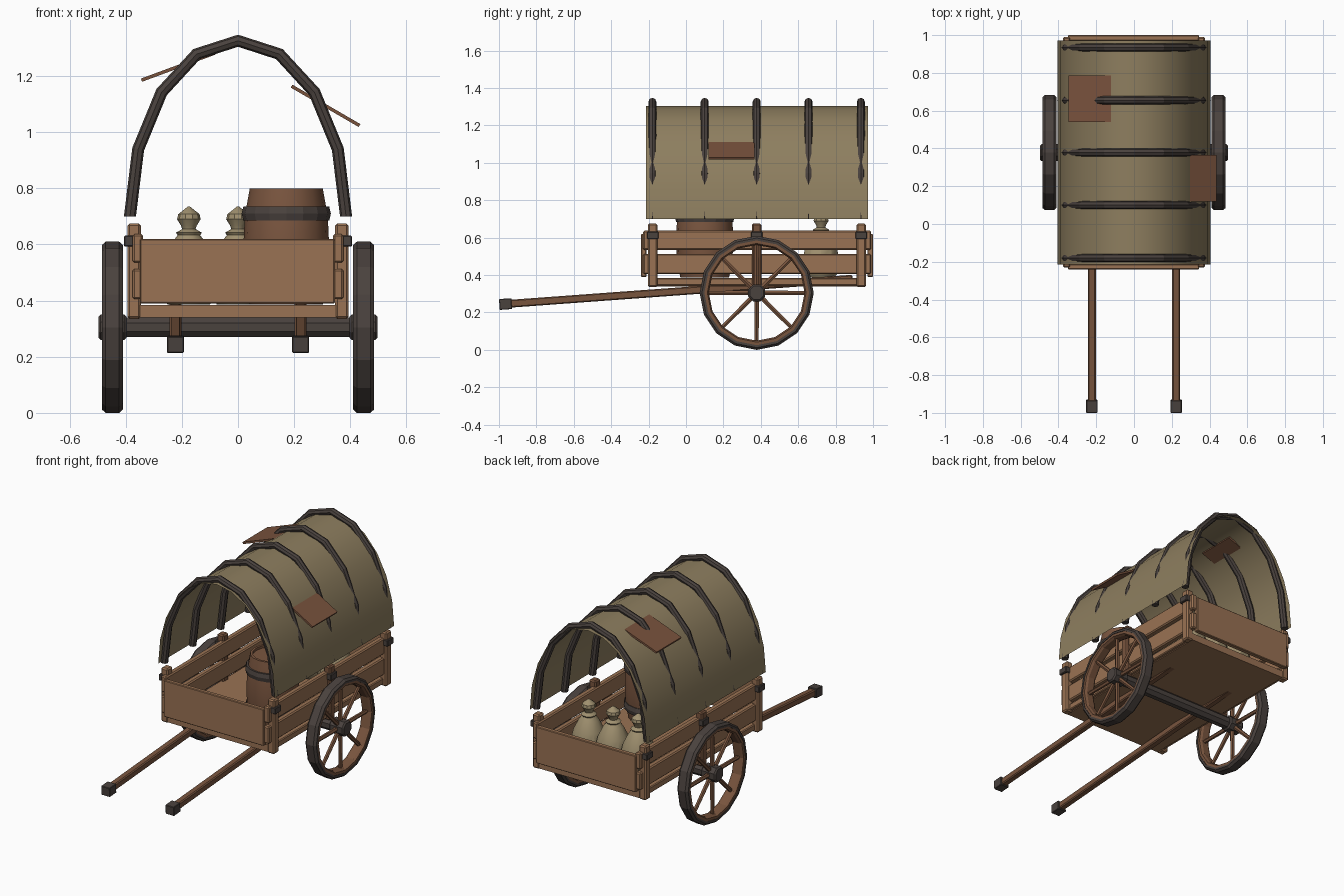
import bpy, bmesh, math
from mathutils import Vector, Matrix

if "Cube" in bpy.data.objects:
    bpy.data.objects.remove(bpy.data.objects["Cube"])

def mat(name, c):
    m = bpy.data.materials.new(name)
    m.diffuse_color = (*c, 1)
    m.use_nodes = True
    m.node_tree.nodes["Principled BSDF"].inputs["Base Color"].default_value = m.diffuse_color
    return m

PLANK = mat("light plank wood", (0.32, 0.168, 0.087))
WOOD = mat("dark brown wood", (0.19, 0.09, 0.048))
BARREL = mat("barrel wood", (0.195, 0.092, 0.05))
IRON = mat("dark iron", (0.068, 0.054, 0.048))
CANVAS = mat("canvas", (0.27, 0.21, 0.115))
SACK = mat("sackcloth", (0.35, 0.28, 0.16))
PATCH = mat("patch board", (0.19, 0.085, 0.046))

def finish(bm, name, m, smooth=None):
    bmesh.ops.recalc_face_normals(bm, faces=bm.faces)
    me = bpy.data.meshes.new(name)
    bm.to_mesh(me)
    bm.free()
    me.materials.append(m)
    ob = bpy.data.objects.new(name, me)
    bpy.context.collection.objects.link(ob)
    if smooth:
        bpy.ops.object.select_all(action='DESELECT')
        ob.select_set(True)
        bpy.context.view_layer.objects.active = ob
        bpy.ops.object.shade_smooth_by_angle(angle=math.radians(smooth))
    return ob

def box(name, lo, hi, m, bevel=0.0, xf=None):
    lo, hi = Vector(lo), Vector(hi)
    bm = bmesh.new()
    bmesh.ops.create_cube(bm, size=1)
    for v in bm.verts:
        v.co = (lo + hi) / 2 + Vector(a * b for a, b in zip(v.co, hi - lo))
    if bevel:
        bmesh.ops.bevel(bm, geom=bm.edges[:], offset=bevel, segments=1, affect='EDGES')
    if xf:
        bm.transform(xf)
    return finish(bm, name, m)

def lathe(name, prof, n, m, xf, closed=False, smooth=None):
    """Revolve (radius, height) points around z, then transform."""
    bm = bmesh.new()
    rings = []
    for r, h in prof:
        rings.append([bm.verts.new((r * math.cos(2 * math.pi * i / n),
                                    r * math.sin(2 * math.pi * i / n), h)) for i in range(n)])
    pairs = list(zip(rings, rings[1:]))
    if closed:
        pairs.append((rings[-1], rings[0]))
    for a, b in pairs:
        for i in range(n):
            j = (i + 1) % n
            bm.faces.new((a[i], a[j], b[j], b[i]))
    if not closed:
        bm.faces.new(rings[0])
        bm.faces.new(rings[-1])
    bm.transform(xf)
    return finish(bm, name, m, smooth)

T = Matrix.Translation
CY, AZ = 0.378, 0.305      # wagon middle and axle height

# bed
box("floor", (-0.35, -0.2, 0.34), (0.35, 0.96, 0.385), PLANK)
box("front_board", (-0.35, -0.24, 0.39), (0.345, -0.212, 0.62), PLANK, 0.004)
box("back_board", (-0.35, 0.97, 0.39), (0.345, 1.0, 0.62), PLANK, 0.004)
for s in (-1, 1):
    x0, x1 = sorted((s * 0.338, s * 0.376))
    for z0, z1 in ((0.405, 0.513), (0.535, 0.637)):
        box("side_plank", (x0, -0.23, z0), (x1, 0.99, z1), PLANK, 0.007)
    a, b = sorted((s * 0.33, s * 0.37))
    box("sill", (a, -0.18, 0.345), (b, 0.94, 0.385), PLANK, 0.005)
    # posts with iron bands
    for y in (-0.178, CY, 0.937):
        p0, p1 = sorted((s * 0.346, s * 0.394))
        box("post", (p0, y - 0.026, 0.335), (p1, y + 0.026, 0.675), WOOD if y == CY else PLANK, 0.008)
        q0, q1 = sorted((s * 0.368, s * 0.406))
        box("post_band", (q0, y - 0.031, 0.592), (q1, y + 0.031, 0.632), IRON, 0.004)

# axle
RY = Matrix.Rotation(math.pi / 2, 4, 'Y')
lathe("axle", [(0.038, -0.42), (0.038, 0.42)], 8, IRON,
      T((0, CY, AZ)) @ RY @ Matrix.Rotation(math.pi / 8, 4, 'Z'))

# wheels
for s in (-1, 1):
    xf = T((s * 0.4475, CY, AZ)) @ RY
    lathe("wheel_rim", [(0.256, -0.02), (0.264, -0.034), (0.288, -0.034),
                        (0.288, 0.034), (0.264, 0.034), (0.256, 0.02)], 16, WOOD, xf, True)
    lathe("wheel_tyre", [(0.28, -0.0375), (0.293, -0.0375), (0.305, -0.024),
                         (0.305, 0.024), (0.293, 0.0375), (0.28, 0.0375)], 16, IRON, xf, True)
    lathe("wheel_hub", [(0.04, -0.05), (0.049, -0.042), (0.049, 0.042), (0.04, 0.05)], 8, IRON,
          xf @ Matrix.Rotation(math.pi / 8, 4, 'Z'))
    for k in range(8):
        lathe("spoke", [(0.014, 0.03), (0.012, 0.265)], 6, WOOD,
              T((s * 0.4475, CY, AZ)) @ Matrix.Rotation(k * math.pi / 4, 4, 'X'))

# shafts with iron ends
tilt = Matrix.Rotation(math.atan(0.073), 4, 'X')
for s in (-1, 1):
    xf = T((s * 0.223, -0.965, 0.245)) @ tilt
    box("shaft", (-0.021, 0, -0.021), (0.021, 1.86, 0.021), WOOD, 0.006, xf)
    box("shaft_end", (-0.03, -0.033, -0.029), (0.03, 0.033, 0.029), IRON, 0.003, xf)

# canvas cover: half ellipse sheet
bm = bmesh.new()
rows = []
for i in range(13):
    t = math.pi * i / 12
    x, z = 0.405 * math.cos(t), 0.70 + 0.605 * math.sin(t)
    rows.append([bm.verts.new((x, y, z)) for y in (-0.214, 0.972)])
for a, b in zip(rows, rows[1:]):
    bm.faces.new((a[0], a[1], b[1], b[0]))
finish(bm, "canvas_cover", CANVAS, 40)

# hoops: eight-sided tube swept along a coarser half ellipse
for y in (-0.18, 0.10, CY, 0.655, 0.935):
    bm = bmesh.new()
    rings = []
    for i in range(9):
        t = math.pi * i / 8
        c = Vector((0.385 * math.cos(t), y, 0.70 + 0.626 * math.sin(t)))
        n = Vector((0.626 * math.cos(t), 0, 0.385 * math.sin(t))).normalized()
        rings.append([bm.verts.new(c + 0.0215 * (n * math.cos(k * math.pi / 4) +
                      Vector((0, 1, 0)) * math.sin(k * math.pi / 4))) for k in range(8)])
    for a, b in zip(rings, rings[1:]):
        for k in range(8):
            j = (k + 1) % 8
            bm.faces.new((a[k], a[j], b[j], b[k]))
    bm.faces.new(rings[0])
    bm.faces.new(rings[-1])
    finish(bm, "hoop", IRON)

# loose boards patched onto the cover
for x, y, z, ang in ((-0.2125, 0.662, 1.234, -20.3), (0.312, 0.242, 1.094, 30.1)):
    box("patch_board", (-0.14, -0.123, -0.006), (0.14, 0.123, 0.006), PATCH, 0,
        T((x, y, z)) @ Matrix.Rotation(math.radians(ang), 4, 'Y'))

# barrel
bx = T((0.172, 0.1, 0))
lathe("barrel", [(0.13, 0.386), (0.148, 0.47), (0.153, 0.59), (0.148, 0.70), (0.13, 0.80),
                 (0.115, 0.80), (0.115, 0.785)], 16, BARREL, bx, smooth=30)
for z in (0.71, 0.47):
    lathe("barrel_band", [(0.14, z - 0.025), (0.153, z - 0.025), (0.159, z), (0.153, z + 0.025),
                          (0.14, z + 0.025)], 16, IRON, bx, True)

# tied sacks
for x in (-0.175, 0.0, 0.17):
    lathe("sack", [(0.075, 0.386), (0.1, 0.42), (0.104, 0.48), (0.088, 0.55), (0.058, 0.61),
                   (0.04, 0.633), (0.046, 0.642), (0.024, 0.655), (0.028, 0.667), (0.042, 0.69),
                   (0.038, 0.708), (0.004, 0.735)], 10, SACK, T((x, 0.722, 0)), smooth=35)
